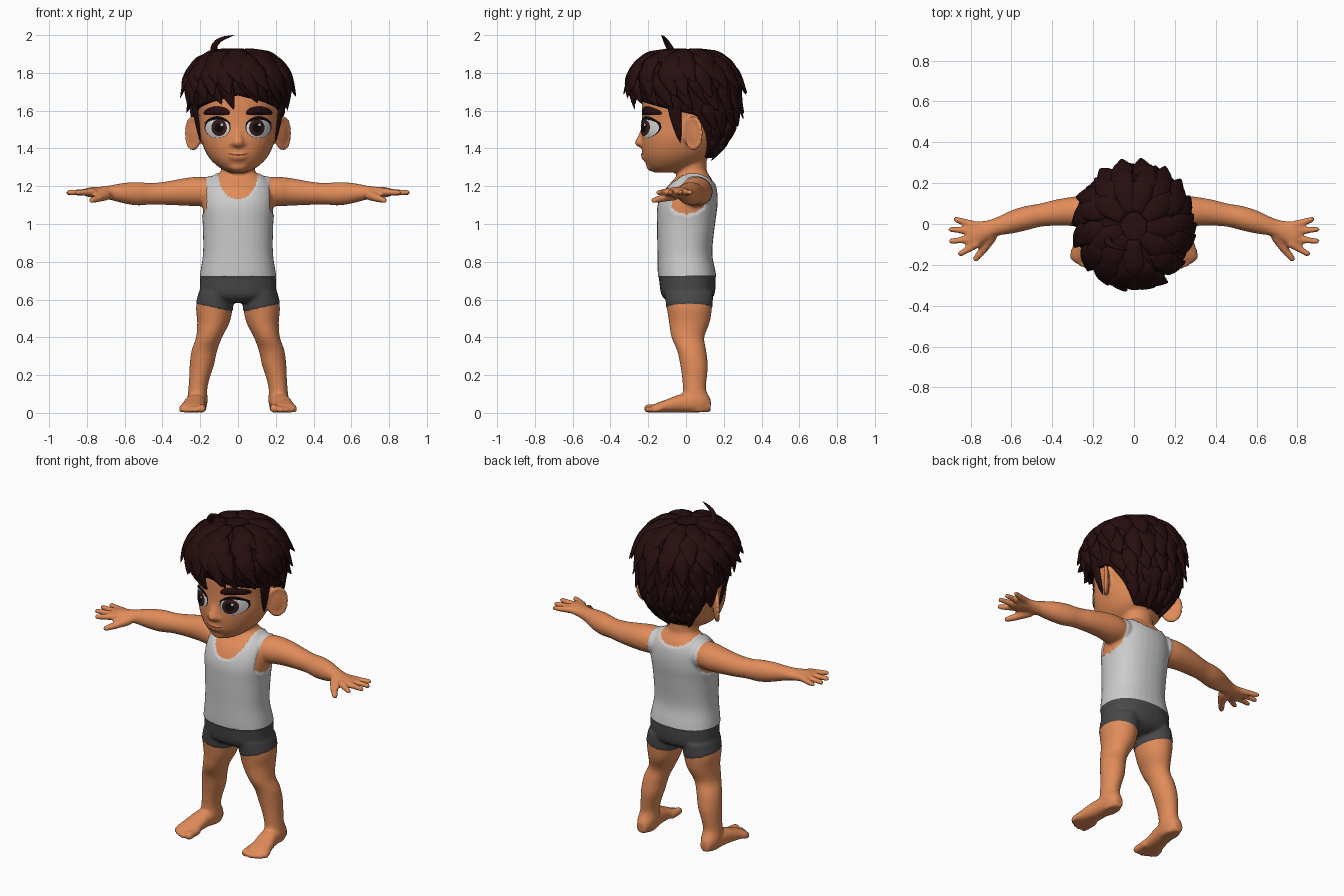
import bpy, bmesh, random
from math import sin, cos, pi, copysign
from mathutils import Vector, Matrix
from mathutils.bvhtree import BVHTree

random.seed(4)
if "Cube" in bpy.data.objects:
    bpy.data.objects.remove(bpy.data.objects["Cube"])

def material(name, *rgb):
    mat = bpy.data.materials.new(name)
    mat.use_nodes = True
    mat.diffuse_color = (*rgb, 1)
    mat.node_tree.nodes["Principled BSDF"].inputs["Base Color"].default_value = (*rgb, 1)
    return mat

SKIN, SHIRT = material("skin", .75, .26, .1), material("shirt_grey", .6, .6, .6)
SHORTS, HAIR = material("shorts_charcoal", .065, .065, .068), material("hair_dark_brown", .02, .0045, .005)
WHITE, IRIS = material("eye_white", .65, .65, .65), material("iris_brown", .04, .012, .009)
BLACK, LIP = material("pupil_black", .004, .003, .003), material("mouth_brown", .2, .05, .025)

def make_object(name, bm, *mats):
    mesh = bpy.data.meshes.new(name)
    for mat in mats:
        mesh.materials.append(mat)
    for face in bm.faces:
        face.smooth = True
    bm.to_mesh(mesh)
    bm.free()
    obj = bpy.data.objects.new(name, mesh)
    bpy.context.collection.objects.link(obj)
    return obj

def spline(rows, n=4):
    """Catmull-Rom curve through rows of numbers."""
    out = []
    for i in range(len(rows) - 1):
        quad = [rows[max(i - 1, 0)], rows[i], rows[i + 1], rows[min(i + 2, len(rows) - 1)]]
        for t in (k / n for k in range(n)):
            out.append([b + .5 * t * (c - a + t * (2*a - 5*b + 4*c - d + t * (3*(b - c) + d - a)))
                        for a, b, c, d in zip(*quad)])
    return out + [list(rows[-1])]

def bridge(bm, rings, caps):
    for r, s in zip(rings, rings[1:]):
        for i in range(len(r)):
            j = (i + 1) % len(r)
            bm.faces.new((r[i], r[j], s[j], s[i]))
    for ring in caps:
        bm.faces.new(ring)

def oval(count, power=2):
    for k in range(count):
        c, s = cos(2 * pi * k / count), sin(2 * pi * k / count)
        yield copysign(abs(c) ** (2 / power), c), copysign(abs(s) ** (2 / power), s)

def limb(bm, axis, rows, side=1, power=2):
    """Loft of ovals: position on axis, two centre coordinates, two radii."""
    order = {"x": (0, 1, 2), "y": (1, 0, 2), "z": (2, 0, 1)}[axis]
    rings = []
    for t, a, b, ra, rb in spline(rows):
        rings.append([])
        for c, s in oval(32, power):
            co = Vector()
            for index, value in zip(order, (t, a + ra * c, b + rb * s)):
                co[index] = value
            co.x *= side
            rings[-1].append(bm.verts.new(co))
    bridge(bm, rings, (rings[0], rings[-1]))

def ball(bm, centre, radii, turn=0):
    m = Matrix.Translation(centre) @ Matrix.Rotation(turn, 4, "Z") @ Matrix.Diagonal((*radii, 1))
    bmesh.ops.create_icosphere(bm, subdivisions=3, radius=1, matrix=m)

def digit(bm, side, base, tip, r0, r1):
    for t in (k / 8 for k in range(9)):
        p = Vector(base).lerp(Vector(tip), t)
        ball(bm, (p.x * side, p.y, p.z), [r0 + (r1 - r0) * t] * 3)

# Torso, neck and head
bm = bmesh.new()
limb(bm, "z", [(.585, 0, .01, .1, .09), (.62, 0, .01, .19, .135), (.7, 0, .008, .198, .147),
               (.75, 0, .003, .192, .146), (.85, 0, -.006, .178, .138), (1, 0, 0, .18, .147),
               (1.1, 0, .008, .188, .152), (1.18, 0, .022, .18, .135), (1.23, 0, .035, .155, .105),
               (1.27, 0, .04, .1, .075), (1.3, 0, .04, .07, .06)], power=2.3)
limb(bm, "z", [(1.18, 0, .035, .1, .085), (1.27, 0, .03, .09, .08), (1.36, 0, .03, .09, .08)])
limb(bm, "z", [(1.272, 0, -.1, .04, .07), (1.3, 0, -.083, .1, .118), (1.36, 0, -.05, .16, .178),
               (1.45, 0, -.03, .197, .207), (1.55, 0, -.005, .207, .228), (1.65, 0, 0, .215, .232),
               (1.75, 0, 0, .2, .22), (1.84, 0, 0, .13, .15), (1.87, 0, 0, .04, .04)], power=2.1)
# Nose, lips and chin
digit(bm, 1, (0, -.212, 1.52), (0, -.238, 1.44), .018, .026)
ball(bm, (0, -.235, 1.432), (.033, .036, .028))
ball(bm, (0, -.218, 1.36), (.05, .02, .026))
ball(bm, (0, -.185, 1.305), (.05, .025, .025))
for s in (1, -1):
    # Nostril and ear with raised rim
    ball(bm, (s * .027, -.225, 1.424), (.019, .022, .017))
    ball(bm, (s * .232, .04, 1.48), (.016, .056, .084), -s * .7)
    for c, h in oval(20):
        ball(bm, (s * (.238 + .034 * c), .04 + .04 * c, 1.48 + .08 * h), [.013] * 3)
    # Arm and palm
    limb(bm, "x", [(.1, .045, 1.17, .08, .07), (.2, .055, 1.172, .085, .078), (.28, .062, 1.17, .074, .073),
                   (.38, .056, 1.163, .064, .062), (.46, .043, 1.16, .057, .057), (.53, .028, 1.16, .06, .062),
                   (.6, .01, 1.163, .057, .055), (.67, -.012, 1.166, .046, .04), (.72, -.032, 1.166, .05, .032),
                   (.78, -.052, 1.168, .064, .027), (.815, -.055, 1.168, .058, .018)], s)
    # Fingers and thumb
    for y0, x1, y1 in ((-.098, .85, -.146), (-.07, .895, -.085), (-.037, .895, -.027), (-.008, .87, .022)):
        digit(bm, s, (.77, y0, 1.17), (x1, y1, 1.166), .021, .015)
    digit(bm, s, (.7, -.065, 1.152), (.735, -.12, 1.138), .028, .022)
    digit(bm, s, (.735, -.12, 1.138), (.775, -.17, 1.125), .022, .016)
    # Leg
    limb(bm, "z", [(.64, .115, .015, .09, .125), (.56, .125, .018, .097, .12), (.48, .13, .018, .086, .108),
                   (.4, .153, .01, .069, .087), (.33, .178, .03, .068, .077), (.25, .192, .043, .064, .073),
                   (.18, .205, .045, .054, .065), (.12, .213, .045, .05, .062),
                   (.06, .215, .056, .054, .078), (.004, .214, .06, .04, .06)], s)
    # Foot and toes
    limb(bm, "y", [(.13, .215, .036, .03, .03), (.05, .217, .05, .052, .048), (-.03, .226, .05, .055, .048),
                   (-.1, .236, .037, .062, .035), (-.16, .241, .026, .068, .024),
                   (-.185, .241, .02, .058, .014)], s, 2.3)
    for x, y, r in ((.188, -.2, .023), (.224, -.205, .017), (.251, -.195, .016), (.275, -.18, .015),
                    (.296, -.162, .015)):
        digit(bm, s, (x, -.13, .026), (x + .004, y, r), r, r)
bmesh.ops.recalc_face_normals(bm, faces=bm.faces[:])
rough = make_object("body_volumes", bm)

# Fuse the volumes into one smooth skin
fuse = rough.modifiers.new("fuse", "REMESH")
fuse.mode, fuse.voxel_size = "VOXEL", .009
soften = rough.modifiers.new("soften", "SMOOTH")
soften.factor, soften.iterations = .5, 5
fused = bpy.data.meshes.new_from_object(rough.evaluated_get(bpy.context.evaluated_depsgraph_get()))
bpy.data.objects.remove(rough)
bm = bmesh.new()
bm.from_mesh(fused)
bpy.data.meshes.remove(fused)

# Shirt and shorts, with clean hem lines
WAIST, HEM, SLOPE = .725, .53, .22
for height, normal in ((WAIST, (0, 0, 1)), (HEM, (-SLOPE, 0, 1)), (HEM, (SLOPE, 0, 1))):
    bmesh.ops.bisect_plane(bm, geom=bm.verts[:] + bm.edges[:] + bm.faces[:], dist=1e-5,
                           plane_co=(0, 0, height), plane_no=normal)

def clothing(p):
    x = abs(p.x)
    if p.z < WAIST:
        return 2 if p.z > HEM + SLOPE * x else 0
    armhole = .165 + .035 * min(1, max(0, (1.09 - p.z) / .07))
    depth = .14 if p.y < .03 else .055
    in_neck = (x / .105) ** 2 + ((p.z - 1.272) / depth) ** 2 < 1
    return 1 if p.z < 1.272 and x < armhole and not in_neck else 0

for face in bm.faces:
    face.material_index = clothing(face.calc_center_median())
bm.normal_update()
for v in bm.verts:
    if all(f.material_index for f in v.link_faces):
        v.co += v.normal * (.007 if v.co.z > WAIST - .001 else .003)
    v.co.z = max(v.co.z, 0)
tree = BVHTree.FromBMesh(bm)
make_object("body", bm, SKIN, SHIRT, SHORTS)

def face_patch(name, mat, x, z, rx, rz, lift, dome=0, bend=0, power=2):
    """Thin oval patch laid over the front of the face."""
    bm = bmesh.new()
    rings = []
    for f in (k / 7 for k in range(1, 8)):
        rings.append([])
        for c, s in oval(36, power):
            px, pz = x + rx * f * c, z + rz * f * s + bend * (f * c) ** 2
            hit = tree.ray_cast(Vector((px, -1, pz)), Vector((0, 1, 0)))[0]
            rings[-1].append(bm.verts.new((px, hit.y - lift - dome * (1 - f * f), pz)))
    bridge(bm, rings, rings[:1])
    bm.normal_update()
    bmesh.ops.reverse_faces(bm, faces=[f for f in bm.faces if f.normal.y > 0])
    make_object(name, bm, mat)

# Eyes, brows and mouth
for s, label in ((1, "left"), (-1, "right")):
    face_patch(label + "_eye_outline", BLACK, s * .108, 1.512, .069, .057, .002)
    face_patch(label + "_eye_white", WHITE, s * .108, 1.508, .064, .052, .004, .01)
    face_patch(label + "_iris", IRIS, s * .1, 1.51, .041, .044, .013, .004)
    face_patch(label + "_pupil", BLACK, s * .1, 1.51, .023, .025, .0165, .002)
    face_patch(label + "_eye_glint", WHITE, s * .1 + .014, 1.525, .007, .007, .0195)
    face_patch(label + "_upper_lash", BLACK, s * .11, 1.562, .07, .009, .009, .003, -.03)
    face_patch(label + "_eyebrow", HAIR, s * .112, 1.6, .07, .022, .004, .012, -.012, 2.6)
face_patch("mouth_line", LIP, 0, 1.366, .055, .005, .002, 0, .006)

# Hair outline by height: centre y, half width, half depth
PROFILE = spline([(1.32, .055, .09, .055), (1.42, .06, .165, .135), (1.52, .03, .215, .22), (1.65, 0, .25, .27),
                  (1.78, -.01, .262, .28), (1.87, -.01, .2, .22), (1.91, -.01, .115, .13), (1.925, -.01, .01, .01)])

def scalp(a, z, lift=0):
    lo, hi = next((p, q) for p, q in zip(PROFILE, PROFILE[1:]) if z <= q[0] or q is PROFILE[-1])
    t = (z - lo[0]) / (hi[0] - lo[0])
    cy, rx, ry = (p + (q - p) * t for p, q in zip(lo[1:], hi[1:]))
    return Vector(((rx + lift) * sin(a), cy - (ry + lift) * cos(a), z))

def hairline(a):
    nape = min(1, max(0, (abs(a) - 1.75) / .45))
    return (1.68 - .06 * min(abs(a), 1.75)) * (1 - nape) + 1.35 * nape

def lock(bm, path, width, thick):
    """Flat tapered strand along a path."""
    pts = [Vector(p) for p in spline(path, 3)]
    rings = []
    for i, p in enumerate(pts):
        t = i / (len(pts) - 1)
        along = pts[min(i + 1, len(pts) - 1)] - pts[max(i - 1, 0)]
        side = along.cross(p - Vector((0, 0, 1.6))).normalized()
        out = side.cross(along).normalized()
        size = min(1, .5 + 2 * t) * (1.01 - t ** 2.2)
        rings.append([bm.verts.new(p + size * (side * width * c + out * thick * s)) for c, s in oval(10)])
    bridge(bm, rings, (rings[0], rings[-1]))

# Hair cap
bm = bmesh.new()
angles = [-pi + k * pi / 32 for k in range(64)]
rings = [[bm.verts.new(scalp(a, 1.925 + (hairline(a) - 1.925) * (i / 20) ** 1.6)) for a in angles] for i in range(21)]
rings.append([bm.verts.new((v.co.x * .8, v.co.y * .8, v.co.z + .01)) for v in rings[-1]])
bridge(bm, rings[1:], rings[1:2])
bmesh.ops.delete(bm, geom=rings[0], context="VERTS")
# Rows of locks: count, start and end height, width, lift, smallest angle from the front
for count, z0, z1, width, lift, least in ((9, 1.92, 1.84, .06, .02, 0), (14, 1.9, 1.76, .06, .03, 0),
                                          (17, 1.85, 1.69, .055, .05, 0), (19, 1.79, 1.62, .045, .02, 0),
                                          (20, 1.74, 1.58, .05, .045, 1.8), (18, 1.64, 1.49, .05, .025, 1.95),
                                          (18, 1.54, 1.41, .045, .015, 2.1), (18, 1.46, 1.35, .035, .008, 2.2)):
    for k in range(count):
        a = -pi + 2 * pi * (k + random.uniform(.3, .7)) / count
        turn, end = .3 * cos(a / 2) + random.uniform(-.06, .06), z1 + random.uniform(-.025, .025)
        if abs(a) >= least:
            lock(bm, [scalp(a + turn * t, z0 + (end - z0) * t, .003 + lift * t * t)
                      for t in (0, .25, .5, .75, 1)], width, .02)
# Sideburns and upright tuft
for s in (1, -1):
    lock(bm, [(s * .24, -.07, 1.7), (s * .222, -.055, 1.57), (s * .198, -.03, 1.43)], .04, .015)
lock(bm, [(-.1, -.05, 1.87), (-.128, -.085, 1.93), (-.095, -.11, 1.975), (-.02, -.13, 2)], .02, .02)
bmesh.ops.recalc_face_normals(bm, faces=bm.faces[:])
make_object("hair", bm, HAIR)
